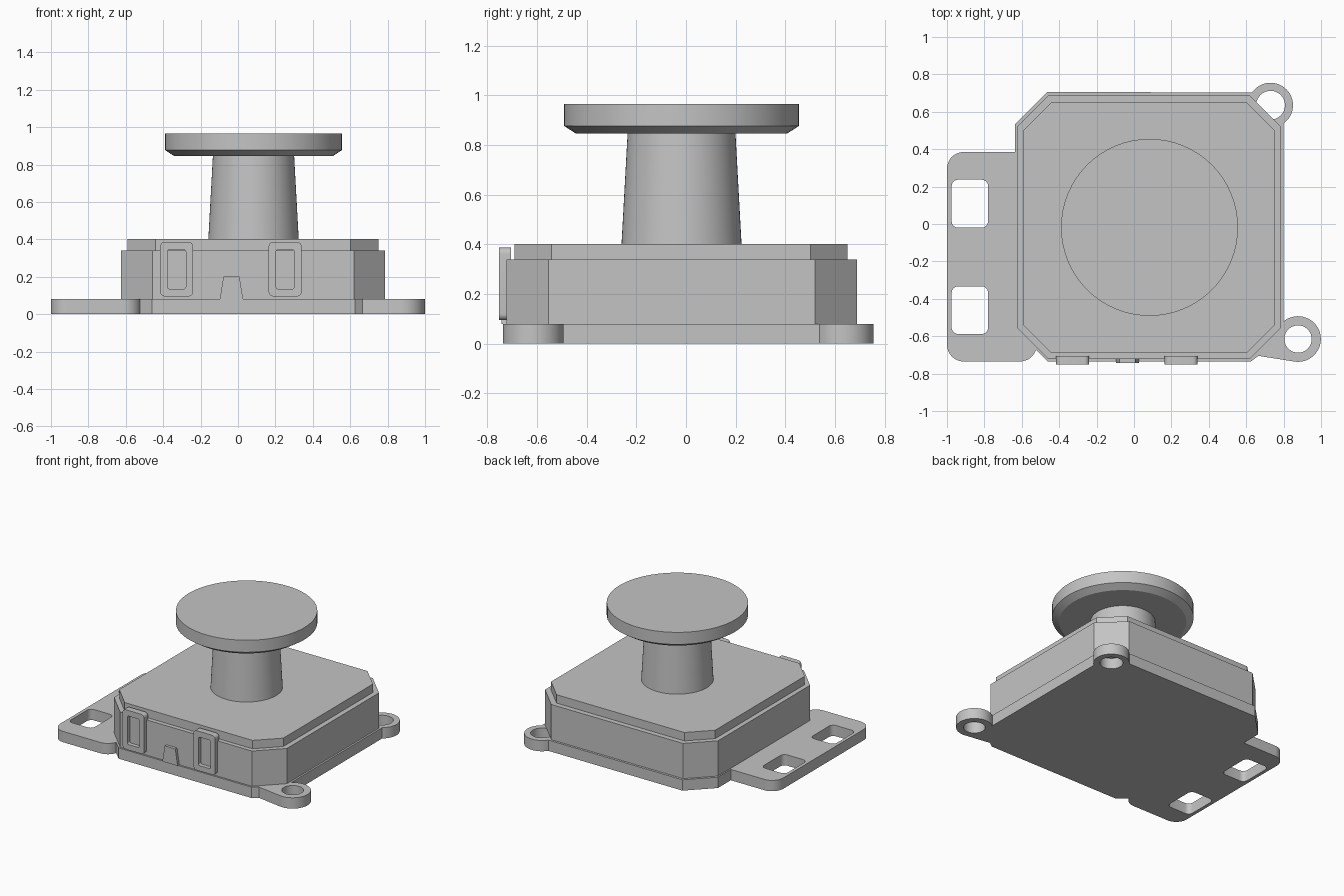
import bpy
import math

cube = bpy.data.objects.get("Cube")
if cube:
    bpy.data.objects.remove(cube, do_unlink=True)

# Single plain grey
grey = bpy.data.materials.new("plain_grey")
grey.use_nodes = True
colour = (0.55, 0.55, 0.55, 1)
grey.diffuse_color = colour
grey.node_tree.nodes["Principled BSDF"].inputs["Base Color"].default_value = colour


def arc(cx, cy, r, start, end, steps=12):
    """Points on an arc, angles in degrees."""
    angles = [math.radians(start + (end - start) * i / steps) for i in range(steps + 1)]
    return [(cx + r * math.cos(a), cy + r * math.sin(a)) for a in angles]


def circle(cx, cy, r):
    return arc(cx, cy, r, 0, 360, 40)[:-1]


def round_rect(x0, x1, y0, y1, r):
    return (arc(x1 - r, y1 - r, r, 0, 90, 6) + arc(x0 + r, y1 - r, r, 90, 180, 6)
            + arc(x0 + r, y0 + r, r, 180, 270, 6) + arc(x1 - r, y0 + r, r, 270, 360, 6))


def octagon(x0, x1, y0, y1, c):
    return [(x0 + c, y0), (x1 - c, y0), (x1, y0 + c), (x1, y1 - c),
            (x1 - c, y1), (x0 + c, y1), (x0, y1 - c), (x0, y0 + c)]


def finish(obj):
    obj.data.materials.clear()
    obj.data.materials.append(grey)
    bpy.ops.object.select_all(action='DESELECT')
    obj.select_set(True)
    bpy.context.view_layer.objects.active = obj
    bpy.ops.object.shade_smooth_by_angle(angle=math.radians(25))


def plate(name, loops, low, high, upright=False):
    """Extrude an outline with holes, along z, or along y when upright."""
    curve = bpy.data.curves.new(name, 'CURVE')
    curve.dimensions = '2D'
    curve.fill_mode = 'BOTH'
    curve.extrude = (high - low) / 2
    for loop in loops:
        spline = curve.splines.new('POLY')
        spline.points.add(len(loop) - 1)
        for point, (x, y) in zip(spline.points, loop):
            point.co = (x, y, 0, 1)
        spline.use_cyclic_u = True
    obj = bpy.data.objects.new(name, curve)
    bpy.context.collection.objects.link(obj)
    middle = (low + high) / 2
    if upright:
        obj.rotation_euler.x = math.pi / 2
        obj.location.y = middle
    else:
        obj.location.z = middle
    bpy.ops.object.select_all(action='DESELECT')
    obj.select_set(True)
    bpy.context.view_layer.objects.active = obj
    bpy.ops.object.convert(target='MESH')
    finish(bpy.context.view_layer.objects.active)


def lathe(name, profile, x, y, sides=64):
    """Closed solid of revolution from (radius, height) pairs, bottom first."""
    verts, faces = [], []
    for r, z in profile:
        verts += [(px, py, z) for px, py in arc(0, 0, r, 0, 360, sides)[:-1]]
    for k in range(len(profile) - 1):
        for i in range(sides):
            j = (i + 1) % sides
            faces.append((k * sides + i, k * sides + j, (k + 1) * sides + j, (k + 1) * sides + i))
    faces.append(tuple(reversed(range(sides))))
    faces.append(tuple(range(len(verts) - sides, len(verts))))
    mesh = bpy.data.meshes.new(name)
    mesh.from_pydata(verts, [], faces)
    obj = bpy.data.objects.new(name, mesh)
    obj.location = (x, y, 0)
    bpy.context.collection.objects.link(obj)
    finish(obj)


# Base plate: housing footprint, two screw ears and the slotted side flange
outline = [(-0.46, -0.735), (0.625, -0.735), (0.665, -0.705)]
outline += arc(0.877, -0.615, 0.122, -98, 129, 30)
outline += arc(0.73, 0.635, 0.12, -54, 145, 30)
outline += [(-0.465, 0.705), (-0.635, 0.535), (-0.635, 0.385)]
outline += arc(-0.91, 0.295, 0.09, 90, 180)
outline += arc(-0.91, -0.645, 0.09, 180, 270)
outline += arc(-0.61, -0.645, 0.09, -90, -18)
plate("base_plate", [outline,
                     circle(0.877, -0.615, 0.073), circle(0.73, 0.635, 0.077),
                     round_rect(-0.975, -0.78, -0.02, 0.237, 0.035),
                     round_rect(-0.975, -0.78, -0.588, -0.333, 0.035)], 0, 0.08)

# Housing and its stepped lid
plate("housing", [octagon(-0.625, 0.787, -0.722, 0.688, 0.168)], 0.08, 0.34)
plate("lid", [octagon(-0.59, 0.75, -0.69, 0.65, 0.148)], 0.34, 0.402)

# Framed clips on the front wall
for side, x in (("right", -0.328), ("left", 0.252)):
    plate(side + "_front_clip", [round_rect(x - 0.088, x + 0.088, 0.095, 0.387, 0.025),
                                 round_rect(x - 0.049, x + 0.049, 0.135, 0.345, 0.012)],
          -0.752, -0.705, upright=True)

# Small tapered key between the clips
plate("front_key", [[(-0.097, 0.08), (0.027, 0.08), (0.008, 0.2), (-0.078, 0.2)]],
      -0.743, -0.715, upright=True)

# Tapered stick and thumb pad
lathe("stick", [(0.242, 0.395), (0.217, 0.85)], 0.083, -0.018)
lathe("thumb_pad", [(0.425, 0.846), (0.473, 0.877), (0.473, 0.966)], 0.083, -0.018)
